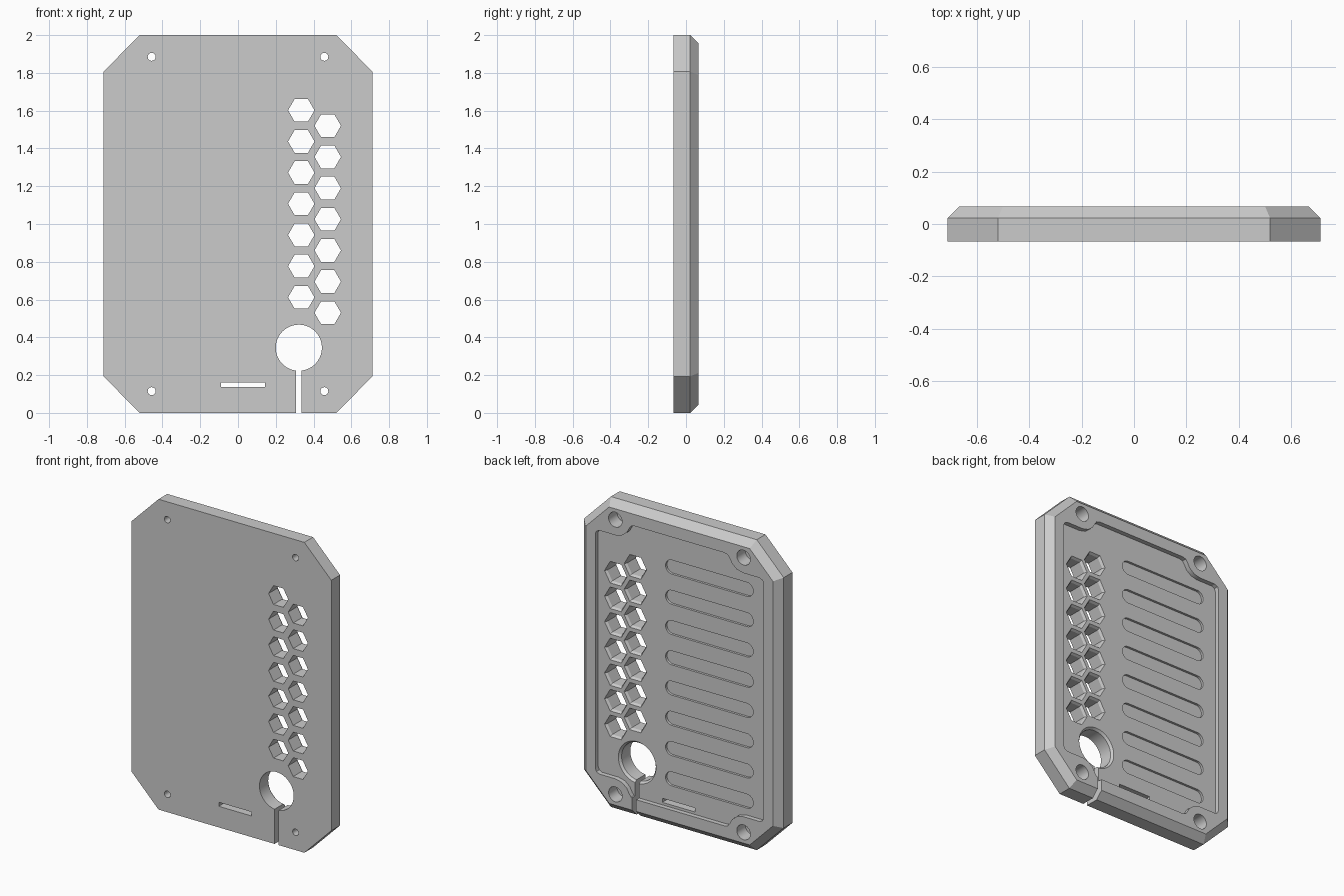
import bpy
import bmesh
from math import cos, sin, pi, radians

old = bpy.data.objects.get("Cube")
if old:
    bpy.data.objects.remove(old)

FRONT, BACK = -0.067, 0.067
FLOOR = 0.037
OUT = 0.2

grey = bpy.data.materials.new("plain grey")
grey.use_nodes = True
grey.diffuse_color = (0.6, 0.6, 0.6, 1)
grey.node_tree.nodes["Principled BSDF"].inputs["Base Color"].default_value = (0.6, 0.6, 0.6, 1)


def ngon(x, z, r, n):
    return [(x + r * cos(2 * pi * i / n), z + r * sin(2 * pi * i / n)) for i in range(n)]


def box(x0, x1, z0, z1):
    return [(x0, z0), (x1, z0), (x1, z1), (x0, z1)]


def mirrored(quarter, zc=1.0):
    """Close an outline from its upper right quarter, listed counter-clockwise."""
    half = quarter + [(-x, z) for x, z in reversed(quarter)]
    return [(x, zc + z) for x, z in half] + [(-x, zc - z) for x, z in half]


def stadium(x0, x1, z, r, n=16):
    right = [(x1 + r * cos(a), z + r * sin(a)) for a in (pi * i / n - pi / 2 for i in range(n + 1))]
    left = [(x0 - r * cos(a), z - r * sin(a)) for a in (pi * i / n - pi / 2 for i in range(n + 1))]
    return right + left


def solid(name, lofts):
    """One object from lofts, each a list of (y, outline) rings."""
    bm = bmesh.new()
    for rings in lofts:
        loops = [[bm.verts.new((x, y, z)) for x, z in outline] for y, outline in rings]
        bm.faces.new(loops[0])
        bm.faces.new(loops[-1])
        for a, b in zip(loops, loops[1:]):
            for i in range(len(a)):
                j = (i + 1) % len(a)
                bm.faces.new((a[i], a[j], b[j], b[i]))
    bmesh.ops.recalc_face_normals(bm, faces=bm.faces)
    mesh = bpy.data.meshes.new(name)
    bm.to_mesh(mesh)
    bm.free()
    mesh.materials.append(grey)
    obj = bpy.data.objects.new(name, mesh)
    bpy.context.collection.objects.link(obj)
    return obj


# Plate with clipped corners and a bevelled back edge
wide = mirrored([(0.712, 0.807), (0.52, 1.0)])
narrow = mirrored([(0.667, 0.788), (0.501, 0.955)])
plate = solid("back_plate", [[(FRONT, wide), (0.022, wide), (BACK, narrow)]])

# Shallow pocket in the back that steps around the screw bosses
pocket = mirrored([(0.6, 0.755), (0.592, 0.775), (0.572, 0.785), (0.455, 0.785),
                   (0.41, 0.796), (0.376, 0.823), (0.357, 0.857), (0.345, 0.873), (0.32, 0.88)])
cutters = [solid("pocket_cutter", [[(FLOOR, pocket), (OUT, pocket)]])]

# Row of rounded grooves in the pocket floor
grooves = [stadium(-0.46, 0.075, 0.305 + 0.195 * i, 0.045) for i in range(8)]
cutters.append(solid("groove_cutter", [[(FLOOR - 0.015, g), (OUT, g)] for g in grooves]))

# Honeycomb vents, flared toward the back
vents = []
for x, z in [(0.335, 0.612), (0.475, 0.53)]:
    for i in range(7):
        small, large = (ngon(x, z + 0.165 * i, r, 6) for r in (0.07, 0.08))
        vents.append([(-OUT, small), (FLOOR - 0.015, small), (FLOOR, large), (OUT, large)])
cutters.append(solid("vent_cutter", vents))

# Cable hole, its entry slit and the strap slot
small, large = (ngon(0.322, 0.345, r, 64) for r in (0.122, 0.134))
cutters.append(solid("cable_hole_cutter", [
    [(-OUT, small), (FLOOR - 0.015, small), (FLOOR, large), (OUT, large)]]))
cutters.append(solid("slit_cutter", [
    [(y, o) for y in (-OUT, OUT)]
    for o in (box(0.308, 0.337, -0.1, 0.3), box(-0.09, 0.143, 0.136, 0.162))]))

# Counterbored screw holes
screws = []
for x in (-0.457, 0.457):
    for z in (0.115, 1.885):
        bore, head = ngon(x, z, 0.021, 32), ngon(x, z, 0.048, 32)
        screws.append([(-OUT, bore), (-0.02, bore), (-0.02 + 0.0005, head), (OUT, head)])
cutters.append(solid("screw_cutter", screws))

# Cut everything out and keep only the finished plate
for cutter in cutters:
    cutter.hide_render = True
    mod = plate.modifiers.new(cutter.name, 'BOOLEAN')
    mod.operation = 'DIFFERENCE'
    mod.solver = 'EXACT'
    mod.object = cutter
bpy.context.view_layer.update()
graph = bpy.context.evaluated_depsgraph_get()
finished = bpy.data.meshes.new_from_object(plate.evaluated_get(graph))
plate.modifiers.clear()
plate.data = finished
for cutter in cutters:
    bpy.data.objects.remove(cutter)

bpy.ops.object.select_all(action='DESELECT')
plate.select_set(True)
bpy.context.view_layer.objects.active = plate
bpy.ops.object.shade_smooth_by_angle(angle=radians(25))
